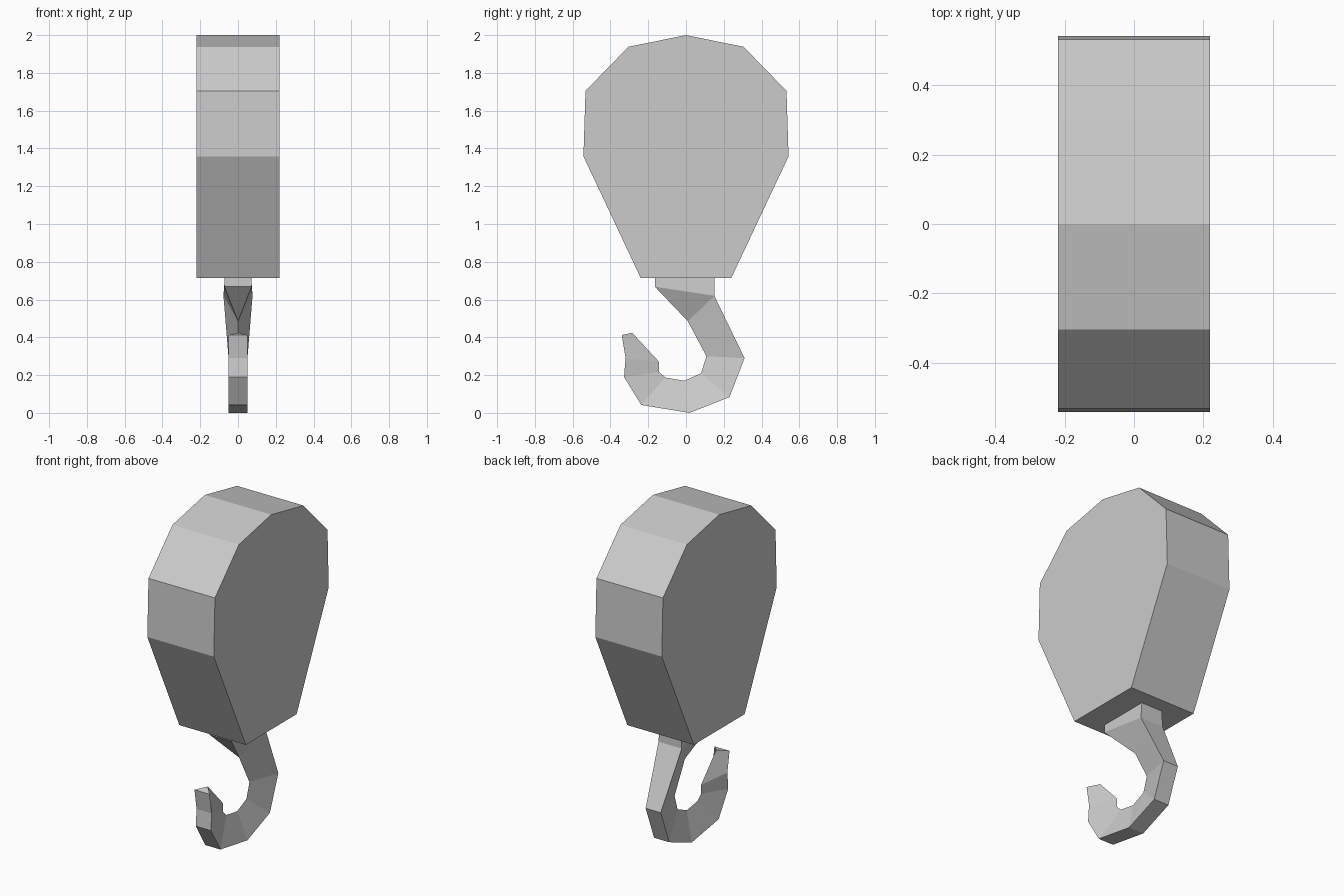
import bpy, bmesh

if "Cube" in bpy.data.objects:
    bpy.data.objects.remove(bpy.data.objects["Cube"])


def loft(name, rings):
    """Skin closed rings of points into a capped, flat-shaded solid."""
    bm = bmesh.new()
    loops = [[bm.verts.new(p) for p in ring] for ring in rings]
    n = len(loops[0])
    for a, b in zip(loops, loops[1:]):
        for i in range(n):
            j = (i + 1) % n
            bm.faces.new((a[i], a[j], b[j], b[i]))
    bm.faces.new(loops[0][::-1])
    bm.faces.new(loops[-1])
    bmesh.ops.remove_doubles(bm, verts=bm.verts, dist=0.0005)
    bmesh.ops.recalc_face_normals(bm, faces=bm.faces)
    mesh = bpy.data.meshes.new(name)
    bm.to_mesh(mesh)
    bm.free()
    obj = bpy.data.objects.new(name, mesh)
    bpy.context.collection.objects.link(obj)
    return obj


# Pulley housing: mirrored side profile (y, z) extruded across x
half = [(0.305, 1.938), (0.532, 1.705), (0.543, 1.358), (0.24, 0.715)]
profile = [(0, 2.0)] + half + [(-y, z) for y, z in reversed(half)]
loft("block_housing", [[(x, y, z) for y, z in profile] for x in (-0.22, 0.22)])

# Hook stations: outer (y, z, half width), inner (y, z, half width)
# A zero inner width gives the sharp inner ridge
stations = [
    ((0.15, 0.716, 0.07), (-0.165, 0.716, 0.07)),
    ((0.15, 0.62, 0.077), (-0.165, 0.668, 0.072)),
    ((0.15, 0.62, 0.077), (0.01, 0.485, 0)),
    ((0.31, 0.29, 0.05), (0.108, 0.30, 0)),
    ((0.23, 0.083, 0.05), (0.08, 0.21, 0)),
    ((0.018, 0.0, 0.05), (-0.008, 0.17, 0)),
    ((-0.237, 0.042, 0.05), (-0.11, 0.187, 0)),
    ((-0.328, 0.19, 0.05), (-0.142, 0.217, 0)),
    ((-0.32, 0.29, 0.05), (-0.142, 0.27, 0)),
    ((-0.34, 0.412, 0.05), (-0.285, 0.424, 0)),
]
loft("hook", [[(-ow, oy, oz), (ow, oy, oz), (iw, iy, iz), (-iw, iy, iz)]
              for (oy, oz, ow), (iy, iz, iw) in stations])
